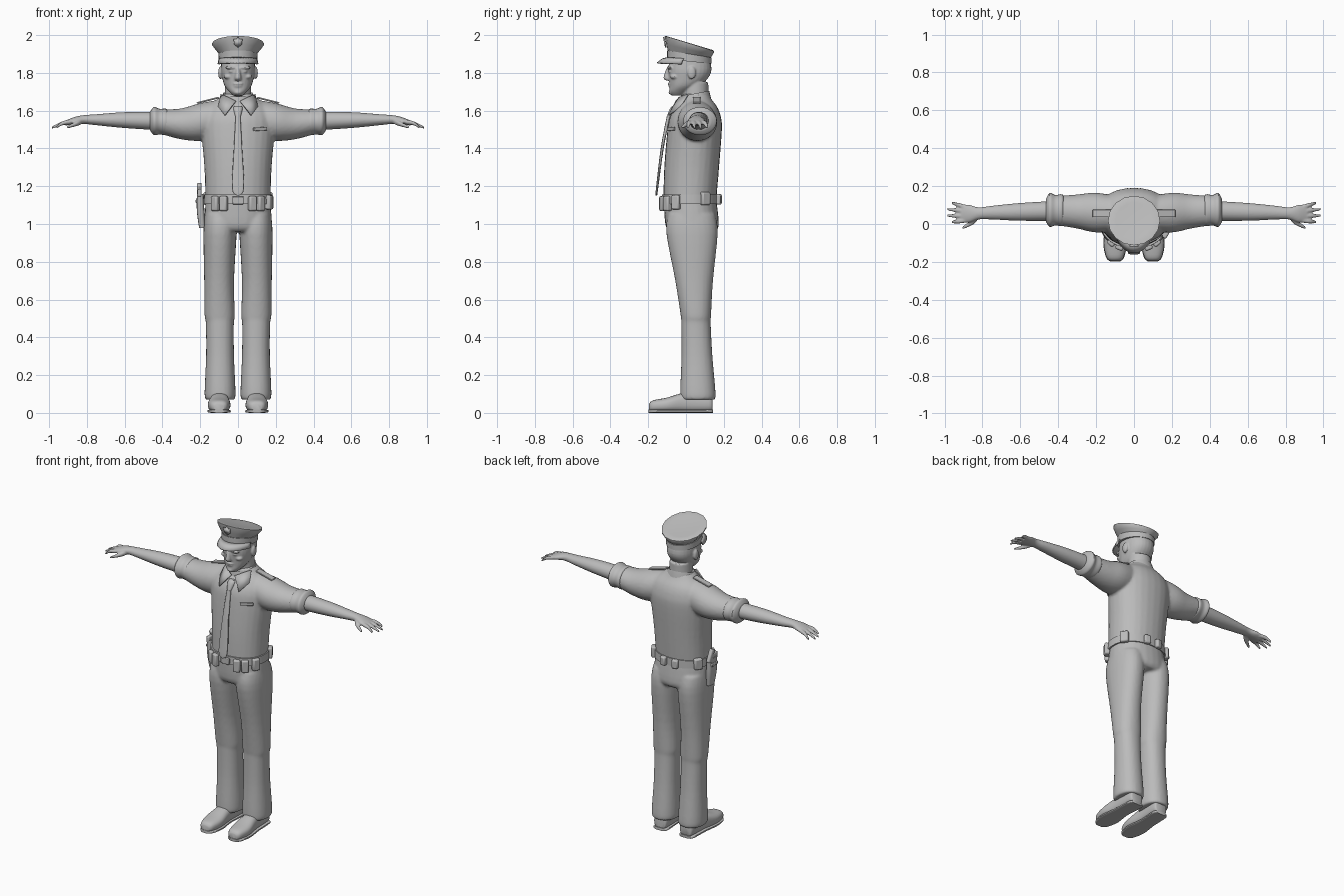
import bpy, bmesh
from math import sin, cos, pi, radians, copysign
from mathutils import Matrix, Vector

cube = bpy.data.objects.get("Cube")
if cube:
    bpy.data.objects.remove(cube, do_unlink=True)

grey = bpy.data.materials.new("plain grey")
grey.use_nodes = True
grey.diffuse_color = (.5, .5, .5, 1)
grey.node_tree.nodes["Principled BSDF"].inputs["Base Color"].default_value = grey.diffuse_color

SIDES = {"left": 1, "right": -1}
# Directions of a ring's two radii for a loft along each axis
PLANES = {"x": (Vector((0, 1, 0)), Vector((0, 0, 1))),
          "y": (Vector((1, 0, 0)), Vector((0, 0, 1))),
          "z": (Vector((1, 0, 0)), Vector((0, 1, 0)))}


def ring(x=0, y=0, z=0, wide=.1, deep=.1, tilt=0):
    """One cross-section: centre, two radii, rise per unit of depth."""
    return Vector((x, y, z, wide, deep, tilt))


def refine(rings, steps):
    """Catmull-Rom interpolation between cross-sections."""
    points = [rings[0], *rings, rings[-1]]
    for a, b, c, d in zip(points, points[1:], points[2:], points[3:]):
        for j in range(steps):
            t = j / steps
            yield b + (c - a + (a * 2 - b * 5 + c * 4 - d + ((b - c) * 3 + d - a) * t) * t) * (t / 2)
    yield rings[-1]


def tube(bm, *rings, axis="z", side=1, count=28, power=2, steps=4):
    """Closed loft through superellipse rings, mirrored by side."""
    across, along = PLANES[axis]
    loops = []
    for r in refine(rings, steps):
        loop = []
        for i in range(count):
            angle = 2 * pi * i / count
            u, v = (copysign(abs(f) ** (2 / power), f) for f in (cos(angle), sin(angle)))
            p = r.xyz + across * u * r[3] + along * v * r[4]
            p.z += r[5] * v * r[4]
            loop.append(bm.verts.new((p.x * side, p.y, p.z)))
        loops.append(loop)
    for low, high in zip(loops, loops[1:]):
        for i in range(count):
            bm.faces.new((low[i - 1], low[i], high[i], high[i - 1]))
    bm.faces.new(loops[0])
    bm.faces.new(loops[-1])


def ball(bm, centre, size):
    place = Matrix.Translation(centre) @ Matrix.Diagonal((*size, 1))
    bmesh.ops.create_uvsphere(bm, u_segments=16, v_segments=10, radius=1, matrix=place)


def finish(bm, name, fuse=0, bevel=0, thick=0):
    """Turn the bmesh into a shaded object; fuse merges overlapping lofts."""
    bmesh.ops.recalc_face_normals(bm, faces=bm.faces)
    mesh = bpy.data.meshes.new(name)
    bm.to_mesh(mesh)
    bm.free()
    mesh.materials.append(grey)
    mesh.shade_smooth()
    mesh.set_sharp_from_angle(angle=radians(40))
    part = bpy.data.objects.new(name, mesh)
    bpy.context.collection.objects.link(part)
    if fuse:
        remesh = part.modifiers.new("fuse", "REMESH")
        remesh.mode, remesh.voxel_size, remesh.use_smooth_shade = "VOXEL", fuse, True
        part.modifiers.new("soften", "SMOOTH").iterations = 3
    if thick:
        solid = part.modifiers.new("thickness", "SOLIDIFY")
        solid.thickness, solid.offset = thick, 0
    if bevel:
        edge = part.modifiers.new("rounding", "BEVEL")
        edge.width, edge.segments = bevel, 2
    return part


def box(name, centre, size, turn=(0, 0, 0), bevel=.004):
    bm = bmesh.new()
    bmesh.ops.create_cube(bm, size=1, matrix=Matrix.Diagonal((*size, 1)))
    part = finish(bm, name, bevel=bevel)
    part.location, part.rotation_euler = centre, [radians(a) for a in turn]


def loft(name, *rings, **shape):
    bm = bmesh.new()
    tube(bm, *rings, **shape)
    finish(bm, name)


def plate(name, points):
    bm = bmesh.new()
    bm.faces.new([bm.verts.new(p) for p in points])
    finish(bm, name, thick=.008)


# Shirt: trunk and short sleeves fused together
bm = bmesh.new()
tube(bm, ring(z=1.12, y=.02, wide=.172, deep=.14), ring(z=1.3, y=.03, wide=.178, deep=.145),
     ring(z=1.5, y=.046, wide=.195, deep=.144), ring(z=1.57, y=.05, wide=.19, deep=.134),
     ring(z=1.62, y=.055, wide=.165, deep=.11), ring(z=1.66, y=.055, wide=.11, deep=.08),
     ring(z=1.69, y=.05, wide=.075, deep=.07), power=2.2)
for side in SIDES.values():
    tube(bm, ring(x=.08, y=.055, z=1.56, wide=.09), ring(x=.2, y=.06, z=1.54, wide=.105),
         ring(x=.3, y=.066, z=1.53, wide=.09, deep=.082), ring(x=.4, y=.07, z=1.54, wide=.078, deep=.066),
         axis="x", side=side)
finish(bm, "shirt", fuse=.009)

# Trousers: hips and legs fused together
bm = bmesh.new()
tube(bm, ring(z=1.15, y=.02, wide=.168, deep=.138), ring(z=1, y=.032, wide=.18, deep=.142),
     ring(z=.96, y=.034, wide=.165, deep=.12), power=2.2)
for side in SIDES.values():
    tube(bm, ring(x=.09, y=.03, z=1.05, wide=.085, deep=.125), ring(x=.095, y=.032, z=.95, wide=.088, deep=.136),
         ring(x=.1, y=.043, z=.7, wide=.079, deep=.1), ring(x=.097, y=.052, z=.52, wide=.08, deep=.081),
         ring(x=.096, y=.053, z=.47, wide=.074, deep=.078), ring(x=.095, y=.058, z=.3, wide=.074, deep=.082),
         ring(x=.095, y=.063, z=.1, wide=.082, deep=.094), ring(x=.095, y=.063, z=.07, wide=.072, deep=.086),
         side=side, power=2.2)
finish(bm, "trousers", fuse=.009)

# Head, neck, ears and facial features fused together
bm = bmesh.new()
tube(bm, ring(z=1.6, y=.05, wide=.072, deep=.07), ring(z=1.75, y=.05, wide=.068, deep=.068))
tube(bm, ring(z=1.68, y=-.045, wide=.026, deep=.03), ring(z=1.7, y=-.036, wide=.046, deep=.052),
     ring(z=1.73, y=-.01, wide=.07, deep=.077), ring(z=1.77, y=.012, wide=.083, deep=.103),
     ring(z=1.82, y=.02, wide=.09, deep=.115), ring(z=1.9, y=.02, wide=.085), power=2.2)
tube(bm, ring(z=1.76, y=-.085, wide=.016, deep=.022), ring(z=1.775, y=-.094, wide=.018, deep=.026),
     ring(z=1.825, y=-.09, wide=.01, deep=.014), count=12)
ball(bm, (0, -.084, 1.742), (.027, .013, .007))
ball(bm, (0, -.082, 1.73), (.024, .012, .007))
ball(bm, (0, -.073, 1.697), (.025, .02, .014))
for side in SIDES.values():
    ball(bm, (side * .036, -.085, 1.828), (.032, .016, .009))
    ball(bm, (side * .034, -.083, 1.808), (.015, .012, .007))
    ball(bm, (side * .05, -.06, 1.78), (.025, .024, .014))
    ball(bm, (side * .094, .03, 1.8), (.011, .022, .034))
finish(bm, "head", fuse=.005)

# Peaked cap: band, flared crown, visor and badge
loft("cap_band", ring(z=1.86, y=.018, wide=.102, deep=.118, tilt=-.1),
     ring(z=1.9, y=.018, wide=.104, deep=.118, tilt=-.16), steps=1)
loft("cap_crown", ring(z=1.9, y=.018, wide=.1, deep=.114, tilt=-.16),
     ring(z=1.947, y=.018, wide=.137, deep=.13, tilt=-.3),
     ring(z=1.958, y=.018, wide=.126, deep=.123, tilt=-.3),
     ring(z=1.955, y=.018, wide=.07, deep=.07, tilt=-.3), count=16, steps=2)
bm = bmesh.new()
rows = []
for i in range(17):
    angle = pi * (1.08 + .84 * i / 16)
    c, s = cos(angle), sin(angle)
    rows.append([bm.verts.new((c * (.1 + .008 * t), .018 + s * (.114 + .056 * t), 1.872 - .008 * s - .028 * t * t))
                 for t in (0, .5, 1)])
for a, b in zip(rows, rows[1:]):
    for k in range(2):
        bm.faces.new((a[k], b[k], b[k + 1], a[k + 1]))
finish(bm, "cap_visor", thick=.008)
half = [(.02, 1.95), (.024, 1.98), (.01, 1.978)]
outline = [(0, 1.935), *half, (0, 1.99), *((-x, z) for x, z in reversed(half))]
plate("cap_badge", [(x, -.108 - (z - 1.94) * .2, z) for x, z in outline])

# Necktie and knot
loft("necktie", ring(z=1.15, y=-.157, wide=.004, deep=.004), ring(z=1.19, y=-.153, wide=.032, deep=.006),
     ring(z=1.4, y=-.126, wide=.022, deep=.008), ring(z=1.57, y=-.093, wide=.013, deep=.009), count=16, power=3)
loft("tie_knot", ring(z=1.565, y=-.092, wide=.013, deep=.011), ring(z=1.61, y=-.07, wide=.024, deep=.015),
     ring(z=1.625, y=-.06, wide=.02, deep=.01), count=12)

# Collar, shoulder straps and name plate
loft("collar_band", ring(z=1.63, y=.045, wide=.098, deep=.09, tilt=.2),
     ring(z=1.69, y=.045, wide=.08, deep=.078, tilt=.2), ring(z=1.67, y=.045, wide=.065, deep=.065, tilt=.2), steps=2)
for name, side in SIDES.items():
    corners = [(.012, -.052, 1.65), (.05, -.035, 1.67), (.09, .01, 1.685), (.104, -.03, 1.62), (.07, -.092, 1.575)]
    plate(name + "_collar_flap", [(side * x, y, z) for x, y, z in corners])
    box(name + "_shoulder_strap", (side * .16, .056, 1.655), (.12, .04, .009), turn=(0, side * 14, 0), bevel=.003)
box("name_plate", (.117, -.079, 1.503), (.08, .008, .018), turn=(0, -3, 27), bevel=.002)

# Arms: rolled cuffs, forearms with hands and fingers
for name, side in SIDES.items():
    loft(name + "_sleeve_cuff", ring(x=.37, y=.073, z=1.54, wide=.068, deep=.055),
         ring(x=.38, y=.073, z=1.54, wide=.084, deep=.07), ring(x=.415, y=.073, z=1.542, wide=.08, deep=.068),
         ring(x=.445, y=.074, z=1.545, wide=.089, deep=.074), ring(x=.465, y=.072, z=1.545, wide=.06, deep=.05),
         axis="x", side=side)
    bm = bmesh.new()
    tube(bm, ring(x=.4, y=.07, z=1.545, wide=.053, deep=.05), ring(x=.6, y=.064, z=1.55, wide=.047, deep=.042),
         ring(x=.75, y=.06, z=1.552, wide=.036, deep=.029), ring(x=.82, y=.056, z=1.553, wide=.032, deep=.023),
         ring(x=.87, y=.055, z=1.546, wide=.047, deep=.019), ring(x=.915, y=.055, z=1.534, wide=.047, deep=.013),
         axis="x", side=side)
    for finger in range(4):
        base, tip = .018 + .024 * finger, .01 + .034 * finger
        reach = .985 if finger in (1, 2) else .963
        tube(bm, ring(x=.89, y=base, z=1.54, wide=.012, deep=.012),
             ring(x=.93, y=(base + tip) / 2, z=1.533, wide=.012, deep=.011),
             ring(x=reach, y=tip, z=1.51, wide=.007, deep=.006), axis="x", side=side, count=10)
    tube(bm, ring(x=.82, y=.045, z=1.546, wide=.016, deep=.015), ring(x=.85, y=.012, z=1.533, wide=.016, deep=.014),
         ring(x=.905, y=-.02, z=1.512, wide=.008, deep=.007), axis="x", side=side, count=10)
    finish(bm, name + "_arm", fuse=.005)

# Shoes with soles
for name, side in SIDES.items():
    loft(name + "_shoe", ring(x=.1, y=-.195, z=.03, wide=.026, deep=.018),
         ring(x=.1, y=-.175, z=.036, wide=.045, deep=.03), ring(x=.1, y=-.1, z=.042, wide=.06, deep=.039),
         ring(x=.097, y=0, z=.055, wide=.048, deep=.053), ring(x=.093, y=.12, z=.052, wide=.046, deep=.048),
         ring(x=.093, y=.14, z=.045, wide=.034, deep=.034), axis="y", side=side, power=2.5)
    loft(name + "_sole", *(ring(x=.1 - max(y, 0) / 20, y=y, z=.009, wide=wide, deep=.009) for y, wide in
                           ((-.198, .026), (-.175, .048), (-.1, .062), (0, .05), (.12, .05), (.144, .034))),
         axis="y", side=side, power=4)

# Belt with buckle and pouches set around it
loft("belt", ring(z=1.106, y=.02, wide=.181, deep=.149), ring(z=1.156, y=.02, wide=.179, deep=.148),
     power=2.2, steps=1, count=40)
box("buckle", (0, -.131, 1.125), (.06, .014, .042))


def pouch(name, angle, height, width, tall):
    a = radians(angle)
    box(name, (.187 * cos(a), .02 + .155 * sin(a), height), (width, .032, tall), turn=(0, 0, angle + 90), bevel=.008)


for name, side in SIDES.items():
    pouch(name + "_inner_front_pouch", side * 24 - 90, height=1.108, width=.042, tall=.078)
    pouch(name + "_outer_front_pouch", side * 40 - 90, height=1.108, width=.042, tall=.078)
    pouch(name + "_back_pouch", side * 13 + 90, height=1.13, width=.04, tall=.055)
    pouch(name + "_hip_pouch", side * 58 + 90, height=1.135, width=.05, tall=.07)
pouch("left_side_pouch", -28, height=1.115, width=.045, tall=.075)

# Holster and pistol on the right hip
loft("holster", ring(x=-.19, y=.02, z=.98, wide=.016, deep=.03), ring(x=-.198, y=.02, z=1.07, wide=.02, deep=.04),
     ring(x=-.2, y=.02, z=1.16, wide=.018, deep=.042), power=3, count=20)
box("pistol_grip", (-.205, .04, 1.175), (.026, .036, .085), turn=(25, 0, 0), bevel=.008)
box("pistol_slide", (-.203, .005, 1.165), (.022, .06, .04), bevel=.006)
box("holster_strap", (-.212, .02, 1.12), (.024, .06, .02))
